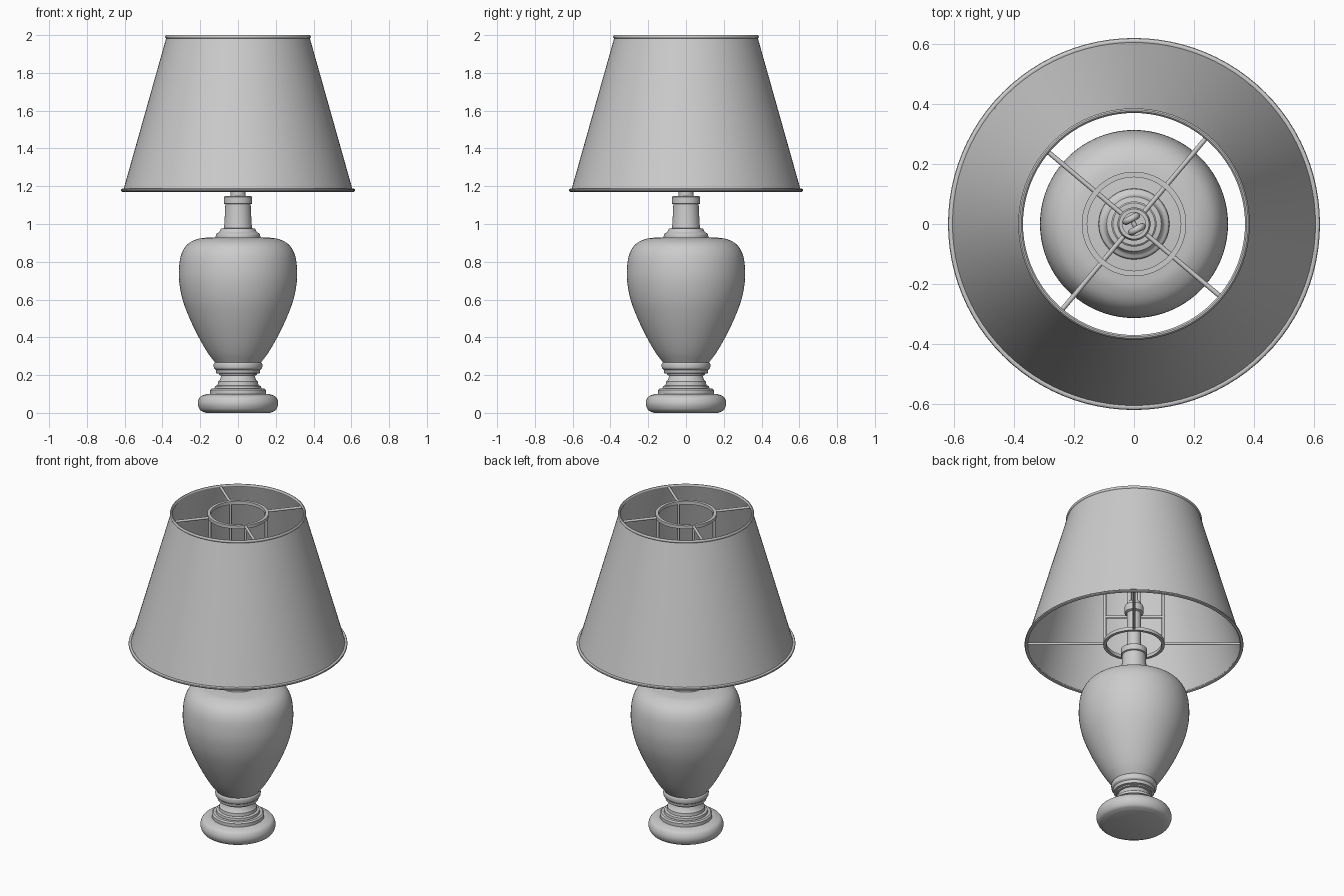
import bpy, bmesh, math
from mathutils import Vector

cube = bpy.data.objects.get("Cube")
if cube:
    bpy.data.objects.remove(cube, do_unlink=True)

grey = bpy.data.materials.new("plain grey")
grey.use_nodes = True
COLOUR = (0.6, 0.6, 0.6, 1)
grey.diffuse_color = COLOUR
grey.node_tree.nodes["Principled BSDF"].inputs["Base Color"].default_value = COLOUR


def finish(name, bm, angle=35):
    bmesh.ops.remove_doubles(bm, verts=bm.verts, dist=1e-5)
    bmesh.ops.recalc_face_normals(bm, faces=bm.faces)
    mesh = bpy.data.meshes.new(name)
    bm.to_mesh(mesh)
    bm.free()
    mesh.materials.append(grey)
    obj = bpy.data.objects.new(name, mesh)
    bpy.context.collection.objects.link(obj)
    bpy.ops.object.select_all(action='DESELECT')
    obj.select_set(True)
    bpy.context.view_layer.objects.active = obj
    bpy.ops.object.shade_smooth_by_angle(angle=math.radians(angle))
    return obj


def lathe(name, profile, closed=False, steps=80):
    """Spin an (r, z) outline about the vertical axis."""
    bm = bmesh.new()
    verts = [bm.verts.new((r, 0, z)) for r, z in profile]
    pairs = list(zip(verts, verts[1:]))
    if closed:
        pairs.append((verts[-1], verts[0]))
    edges = [bm.edges.new(p) for p in pairs]
    bmesh.ops.spin(bm, geom=verts + edges, cent=(0, 0, 0), axis=(0, 0, 1),
                   angle=math.tau, steps=steps, use_merge=True)
    return finish(name, bm)


def smooth(points, n=6):
    """Catmull-Rom curve through the outline points."""
    pts = [Vector(p) for p in points]
    pts = [2 * pts[0] - pts[1]] + pts + [2 * pts[-1] - pts[-2]]
    out = []
    for a, b, c, d in zip(pts, pts[1:], pts[2:], pts[3:]):
        for i in range(n):
            t = i / n
            out.append(0.5 * (2 * b + (c - a) * t + (2 * a - 5 * b + 4 * c - d) * t ** 2
                              + (3 * b - a - 3 * c + d) * t ** 3))
    return [tuple(p) for p in out] + [tuple(points[-1])]


def bead(r, z, size, height=None):
    """Round cross-section for a rim or ring."""
    h = height or size
    return [(r + size * math.cos(k * math.tau / 10), z + h * math.sin(k * math.tau / 10))
            for k in range(10)]


def tube(name, path, radius):
    curve = bpy.data.curves.new(name, 'CURVE')
    curve.dimensions = '3D'
    curve.bevel_depth = radius
    curve.bevel_resolution = 2
    curve.use_fill_caps = True
    spline = curve.splines.new('POLY')
    spline.points.add(len(path) - 1)
    for point, co in zip(spline.points, path):
        point.co = (*co, 1)
    curve.materials.append(grey)
    obj = bpy.data.objects.new(name, curve)
    bpy.context.collection.objects.link(obj)
    return obj


# Foot with stepped mouldings
foot = [(0, 0)] + smooth([(0.17, 0), (0.2, 0.015), (0.213, 0.05), (0.2, 0.085), (0.165, 0.1)])
foot += [(0.148, 0.1), (0.148, 0.12), (0.14, 0.128), (0.124, 0.128), (0.122, 0.142),
         (0.108, 0.146), (0.106, 0.165), (0.095, 0.175), (0.088, 0.198)]
foot += [(0.1, 0.2), (0.1, 0.208), (0.115, 0.21), (0.118, 0.228)]
foot += smooth([(0.12, 0.23), (0.127, 0.236), (0.129, 0.25), (0.127, 0.264), (0.118, 0.27)], 3)
lathe("foot", foot + [(0, 0.27)])

# Vase-shaped body
body = smooth([(0.118, 0.262), (0.16, 0.318), (0.205, 0.395), (0.254, 0.495), (0.292, 0.595),
               (0.311, 0.69), (0.312, 0.77), (0.3, 0.84), (0.27, 0.89), (0.22, 0.919),
               (0.165, 0.928)])
lathe("vase_body", [(0, 0.262)] + body + [(0, 0.93)])

# Neck and lamp socket
neck = [(0, 0.925), (0.118, 0.925)]
neck += smooth([(0.118, 0.936), (0.115, 0.948), (0.1, 0.957), (0.091, 0.975)], 4)
neck += [(0.075, 0.978), (0.072, 1.0), (0.067, 1.105), (0.075, 1.108), (0.075, 1.143),
         (0.07, 1.147), (0.04, 1.147), (0.04, 1.38), (0.053, 1.385), (0.055, 1.395),
         (0.055, 1.42), (0.05, 1.43), (0.04, 1.43), (0.04, 1.45), (0, 1.45)]
lathe("neck_and_socket", neck)

# Bulb of two folded tubes with a bridge
turn = math.radians(28)
along = Vector((math.cos(turn), math.sin(turn), 0))
across = Vector((-along.y, along.x, 0))
for side, label in ((-1, "front"), (1, "back")):
    arch = [Vector((-0.02, 0, 1.44))]
    for k in range(9):
        a = math.pi * (1 - k / 8)
        arch.append(Vector((0.02 * math.cos(a), 0, 1.69 + 0.02 * math.sin(a))))
    arch.append(Vector((0.02, 0, 1.44)))
    tube(label + "_bulb_tube",
         [along * p.x + across * side * 0.02 + Vector((0, 0, p.z)) for p in arch], 0.012)
tube("bulb_bridge", [across * s * 0.02 + Vector((0, 0, 1.695)) for s in (-1, 1)], 0.008)

# Thin conical shade with rolled rims
lathe("shade", [(0.607, 1.18), (0.378, 1.992), (0.372, 1.992), (0.601, 1.18)], closed=True, steps=96)
lathe("lower_shade_rim", bead(0.61, 1.179, 0.01, 0.009), closed=True, steps=96)
lathe("upper_shade_rim", bead(0.378, 1.991, 0.008, 0.009), closed=True, steps=96)

# Wire carrier: two rings, four spokes on each, uprights and socket arms
for label, z, reach in (("lower", 1.185, 0.604), ("upper", 1.985, 0.376)):
    lathe(label + "_carrier_ring", [(0.156, z - 0.01), (0.174, z - 0.01), (0.174, z + 0.01),
                                    (0.156, z + 0.01)], closed=True, steps=64)
    for k in range(4):
        a = math.radians(50 + 90 * k)
        d = Vector((math.cos(a), math.sin(a), 0))
        up = Vector((0, 0, z))
        tube(f"{label}_spoke_{k + 1}", [d * 0.165 + up, d * reach + up], 0.008)

for k in range(4):
    a = math.radians(50 + 90 * k)
    d = Vector((math.cos(a), math.sin(a), 0))
    tube(f"carrier_upright_{k + 1}", [d * 0.165 + Vector((0, 0, z)) for z in (1.185, 1.985)], 0.008)
    tube(f"socket_arm_{k + 1}", [d * r + Vector((0, 0, 1.36)) for r in (0.035, 0.165)], 0.008)
